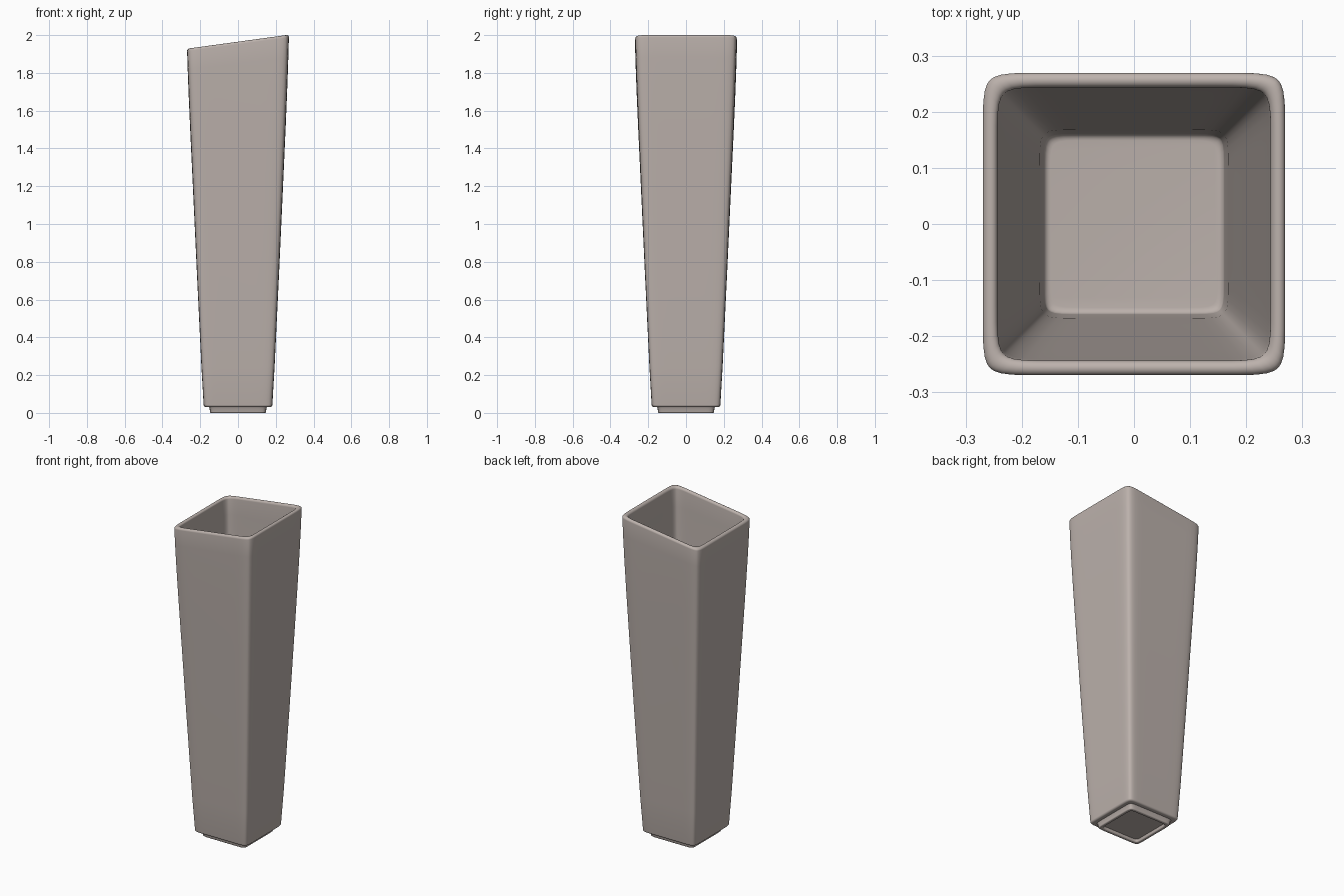
import bpy, bmesh, math

if "Cube" in bpy.data.objects:
    bpy.data.objects.remove(bpy.data.objects["Cube"])

SIDE_STEPS = 20      # points along each side of the square section
POWER = 14           # superellipse power: bowed sides, soft corners
TILT = 0.137         # slope of the rim along x
RIM = 1.965          # rim height at the centre

clay = bpy.data.materials.new("warm_grey_ceramic")
clay.diffuse_color = (0.50, 0.44, 0.41, 1)
clay.use_nodes = True
clay.node_tree.nodes["Principled BSDF"].inputs["Base Color"].default_value = clay.diffuse_color


def section():
    """Unit rounded square, points gathered towards the corners."""
    pts = []
    for side in range(4):
        a = side * math.pi / 2
        for i in range(SIDE_STEPS):
            t = math.sin(math.pi / 2 * (2 * i / SIDE_STEPS - 1))
            k = (1 + abs(t) ** POWER) ** (-1 / POWER)
            x, y = k, t * k
            pts.append((x * math.cos(a) - y * math.sin(a),
                        x * math.sin(a) + y * math.cos(a)))
    return pts


def arc(cr, cz, rad, a0, a1, steps=5):
    """Rounded edge in the (half width, height) profile."""
    return [(cr + rad * math.cos(math.radians(a0 + (a1 - a0) * i / steps)),
             cz + rad * math.sin(math.radians(a0 + (a1 - a0) * i / steps)))
            for i in range(steps + 1)]


# Profile from the recessed underside, up the outside, over the rim, down inside
wall = [(0.25, 0.194), (0.5, 0.206), (0.75, 0.218), (1.0, 0.2295), (1.25, 0.241),
        (1.5, 0.2525), (1.7, 0.261), (1.85, 0.2665)]
profile = [(0.124, 0.016), (0.127, 0.006)]
profile += arc(0.133, 0.006, 0.006, 180, 270, 3)             # foot ring
profile += arc(0.142, 0.006, 0.006, 270, 360, 3)
profile += [(0.151, 0.026), (0.154, 0.031)]
profile += arc(0.170, 0.043, 0.012, 270, 360)                # lower body edge
profile += [(r, z) for z, r in wall]
profile += arc(0.2565, RIM - 0.013, 0.013, 0, 180, 10)       # rounded rim
profile += [(r - 0.026, z) for z, r in reversed(wall)]
profile += arc(0.149, 0.072, 0.012, 0, -90)                  # inner floor edge

bm = bmesh.new()
unit = section()
rings = []
for r, z in profile:
    weight = (z / RIM) ** 3          # lean the upper rings into the sloping rim
    rings.append([bm.verts.new((x * r, y * r, z + TILT * x * r * weight))
                  for x, y in unit])
n = len(unit)
for low, high in zip(rings, rings[1:]):
    for i in range(n):
        j = (i + 1) % n
        bm.faces.new((low[i], low[j], high[j], high[i]))
bm.faces.new(rings[0][::-1])         # underside panel
bm.faces.new(rings[-1])              # inner floor
bmesh.ops.recalc_face_normals(bm, faces=bm.faces)

mesh = bpy.data.meshes.new("vase")
bm.to_mesh(mesh)
bm.free()
mesh.materials.append(clay)
vase = bpy.data.objects.new("vase", mesh)
bpy.context.collection.objects.link(vase)
bpy.context.view_layer.objects.active = vase
vase.select_set(True)
bpy.ops.object.shade_smooth_by_angle(angle=math.radians(40))
